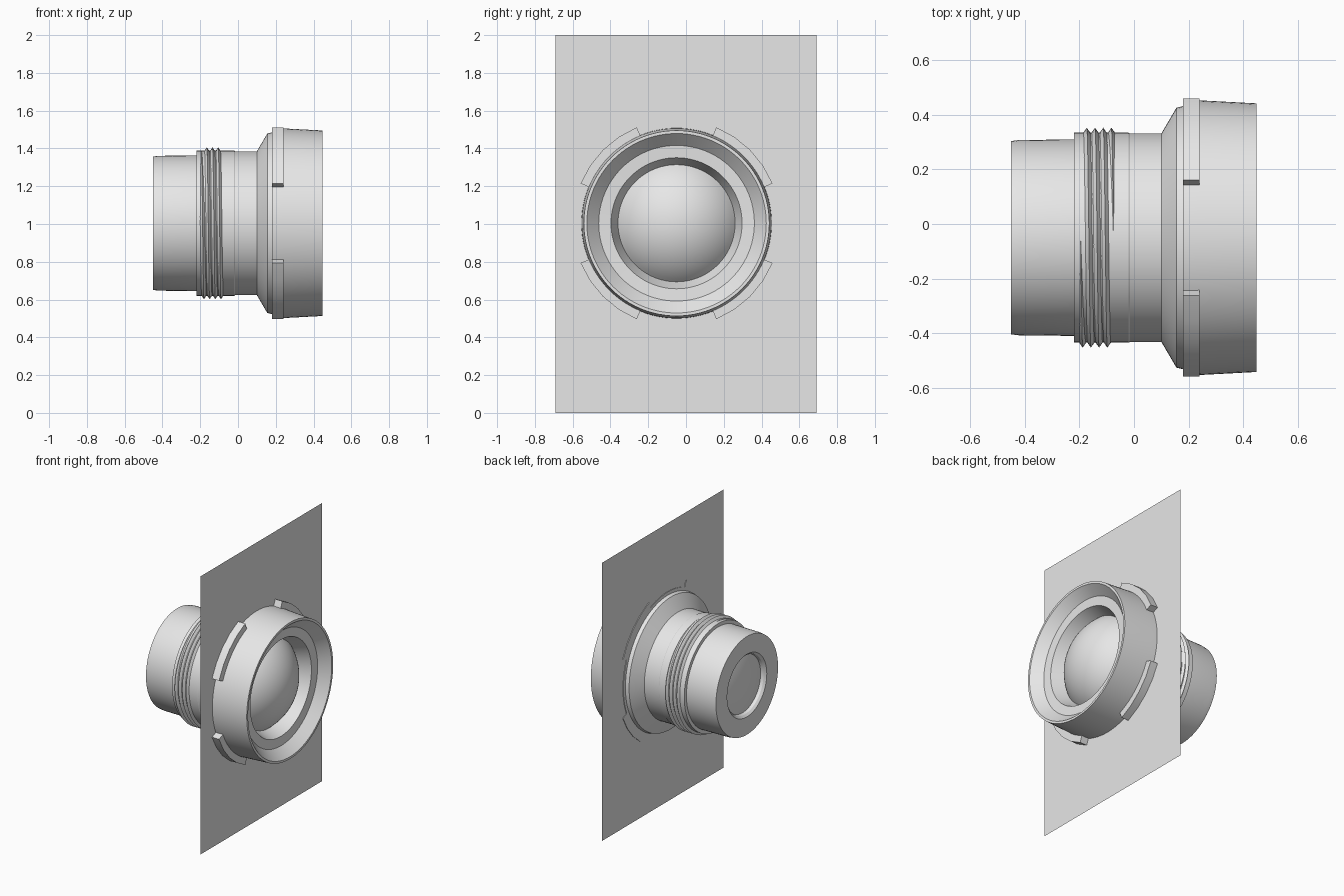
import bpy, bmesh, math

if "Cube" in bpy.data.objects:
    bpy.data.objects.remove(bpy.data.objects["Cube"], do_unlink=True)

AXIS_Y, AXIS_Z = -0.05, 1.004   # optical axis runs along x
SEGMENTS = 96

grey = bpy.data.materials.new("light_grey")
grey.use_nodes = True
grey.diffuse_color = (0.8, 0.8, 0.8, 1)
grey.node_tree.nodes["Principled BSDF"].inputs["Base Color"].default_value = (0.8, 0.8, 0.8, 1)


def polar(x, r, a):
    return (x, AXIS_Y + r * math.cos(a), AXIS_Z + r * math.sin(a))


def finish(bm, name, smooth=True):
    mesh = bpy.data.meshes.new(name)
    bm.to_mesh(mesh)
    bm.free()
    mesh.materials.append(grey)
    obj = bpy.data.objects.new(name, mesh)
    bpy.context.collection.objects.link(obj)
    if smooth:
        bpy.ops.object.select_all(action="DESELECT")
        obj.select_set(True)
        bpy.context.view_layer.objects.active = obj
        bpy.ops.object.shade_smooth_by_angle(angle=math.radians(25))
    return obj


def skin(name, sections):
    """Join successive cross-sections with quads."""
    bm = bmesh.new()
    rows = [[bm.verts.new(p) for p in s] for s in sections]
    for a, b in zip(rows, rows[1:]):
        for i in range(len(a) - 1):
            bm.faces.new((a[i], b[i], b[i + 1], a[i + 1]))
    bmesh.ops.remove_doubles(bm, verts=bm.verts, dist=0.00002)
    return finish(bm, name)


def lathe(name, profile):
    step = 2 * math.pi / SEGMENTS
    return skin(name, [[polar(x, r, k * step) for x, r in profile]
                       for k in range(SEGMENTS + 1)])


def dome(base, apex, radius, steps=14):
    """Spherical cap profile from the rim to the axis."""
    h = abs(apex - base)
    sphere = (radius ** 2 + h ** 2) / (2 * h)
    sign = 1 if apex > base else -1
    top = math.asin(radius / sphere)
    return [(apex - sign * sphere * (1 - math.cos(top * (1 - i / steps))),
             sphere * math.sin(top * (1 - i / steps))) for i in range(steps + 1)]


# Barrel, flared hood and stepped inner rim
lathe("lens_barrel", [
    (-0.415, 0.205), (-0.435, 0.21), (-0.45, 0.225), (-0.45, 0.353),
    (-0.42, 0.357), (-0.22, 0.359), (-0.22, 0.384), (-0.02, 0.384),
    (-0.015, 0.381), (0.10, 0.381), (0.155, 0.475), (0.18, 0.481),
    (0.18, 0.504), (0.24, 0.502), (0.448, 0.491), (0.448, 0.475),
    (0.38, 0.412), (0.376, 0.347), (0.285, 0.31)])

# Glass
lathe("front_glass", dome(0.285, 0.435, 0.31))
lathe("rear_glass", dome(-0.415, -0.438, 0.205)[::-1])

# Helical screw thread, tapering at both ends
TURNS, PER_TURN = 4, 72
thread = []
for k in range(TURNS * PER_TURN + 1):
    turn = k / PER_TURN
    fade = min(1, 4 * turn, 4 * (TURNS - turn))
    x = -0.195 + 0.03 * turn
    a = math.pi / 2 + 2 * math.pi * turn
    w = 0.002 + 0.012 * fade
    thread.append([polar(x - w, 0.382, a), polar(x, 0.384 + 0.018 * fade, a),
                   polar(x + w, 0.382, a)])
skin("screw_thread", thread)

# Four bayonet tabs around the hood
for n in range(4):
    bm = bmesh.new()
    start = math.radians(22.5 + 90 * n)
    rings = []
    for k in range(5):
        a = start + math.radians(45) * k / 4
        rings.append([bm.verts.new(polar(x, r, a)) for x, r in
                      ((0.18, 0.49), (0.18, 0.55), (0.24, 0.55), (0.24, 0.49))])
    for p, q in zip(rings, rings[1:]):
        for i in range(4):
            j = (i + 1) % 4
            bm.faces.new((p[i], q[i], q[j], p[j]))
    bm.faces.new(rings[0])
    bm.faces.new(rings[-1][::-1])
    bmesh.ops.recalc_face_normals(bm, faces=bm.faces)
    finish(bm, f"bayonet_tab_{n + 1}")

# Thin mounting panel
bm = bmesh.new()
bm.faces.new([bm.verts.new((0.184, y, z)) for y, z in
              ((-0.69, 0), (0.69, 0), (0.69, 2), (-0.69, 2))])
finish(bm, "mounting_panel", smooth=False)
